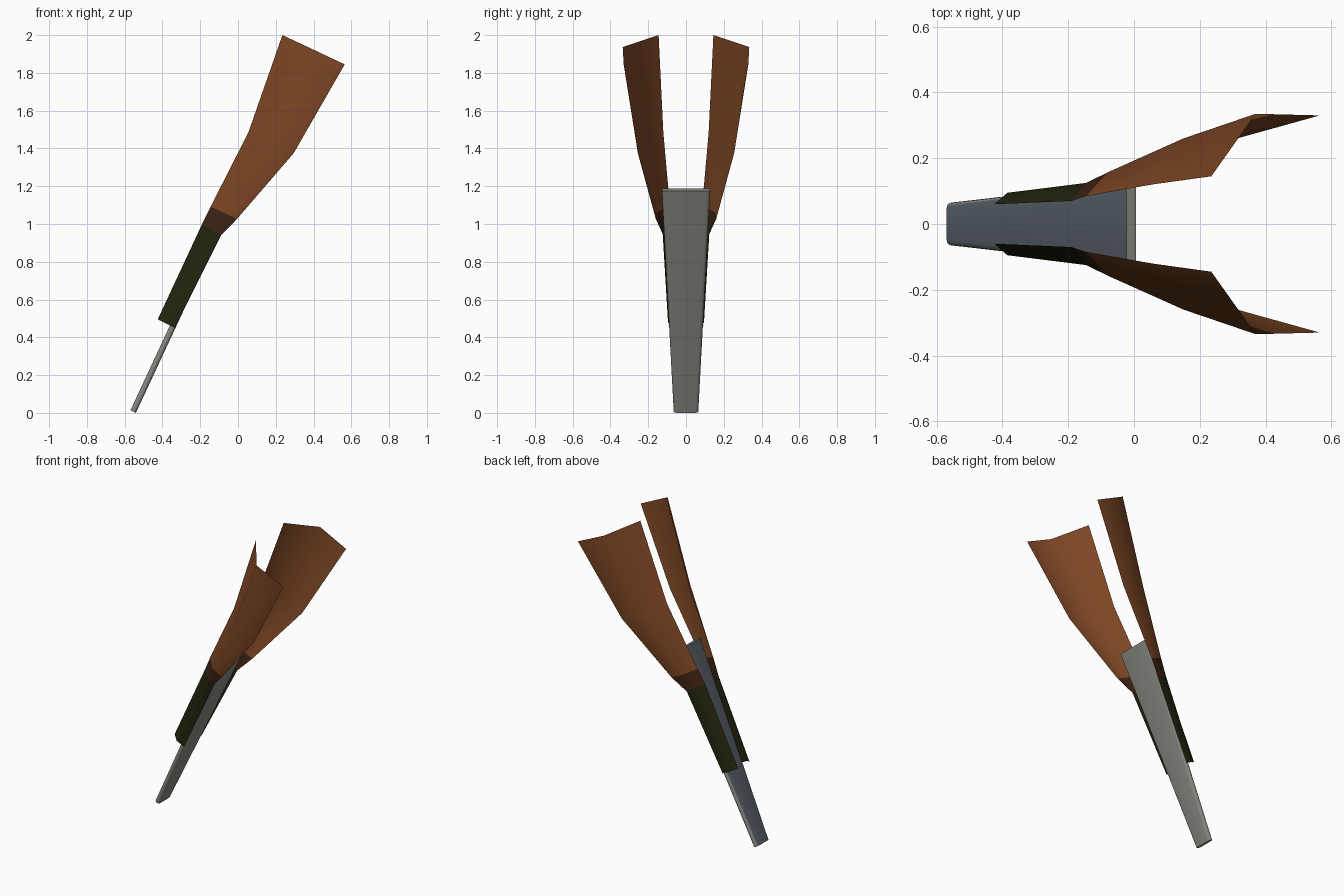
import bpy, bmesh, math
from mathutils import Vector

cube = bpy.data.objects.get("Cube")
if cube:
    bpy.data.objects.remove(cube)


def material(name, rgb):
    m = bpy.data.materials.new(name)
    m.use_nodes = True
    m.diffuse_color = (*rgb, 1)
    m.node_tree.nodes["Principled BSDF"].inputs["Base Color"].default_value = (*rgb, 1)
    return m


grey = material("light_grey", (0.25, 0.25, 0.225))
slate = material("slate_blue", (0.11, 0.135, 0.16))
green = material("dark_green", (0.018, 0.018, 0.005))
umber = material("dark_brown", (0.05, 0.017, 0.007))
brown = material("brown", (0.21, 0.063, 0.018))


def finish(name, bm, mats, angle):
    mesh = bpy.data.meshes.new(name)
    bm.to_mesh(mesh)
    bm.free()
    for m in mats:
        mesh.materials.append(m)
    ob = bpy.data.objects.new(name, mesh)
    bpy.context.collection.objects.link(ob)
    bpy.ops.object.select_all(action="DESELECT")
    ob.select_set(True)
    bpy.context.view_layer.objects.active = ob
    bpy.ops.object.shade_smooth_by_angle(angle=math.radians(angle))
    return ob


# Leaning core: a thin tapered plate with rounded long edges
base, tip = Vector((-0.555, 0, 0.007)), Vector((-0.008, 0, 1.181))
axis = (tip - base).normalized()
under = Vector((axis.z, 0, -axis.x))
half = 0.016
bm = bmesh.new()
rings = []
for centre, width in ((base, 0.065), (tip, 0.128)):
    ring = []
    for side, start in ((1, -90), (-1, 90)):
        for k in range(7):
            a = math.radians(start + 30 * k)
            y = side * (width - half) + half * math.cos(a)
            ring.append(bm.verts.new(centre + under * (half * math.sin(a)) + Vector((0, y, 0))))
    rings.append(ring)
count = len(rings[0])
for i in range(count):
    j = (i + 1) % count
    bm.faces.new((rings[0][i], rings[0][j], rings[1][j], rings[1][i]))
for ring in rings:
    bm.faces.new(ring)
bmesh.ops.recalc_face_normals(bm, faces=bm.faces)
for f in bm.faces:
    f.material_index = int(f.normal.dot(under) < -0.8)  # upper side is slate
finish("core_plate", bm, (grey, slate), 40)

# Flaring side sheets: each row runs inner edge, outer ridge, far edge
rows = [
    ((-0.425, 0.06, 0.495), (-0.385, 0.095, 0.475), (-0.335, 0.093, 0.45)),
    ((-0.19, 0.07, 1.0), (-0.145, 0.125, 0.975), (-0.09, 0.12, 0.94)),
    ((-0.145, 0.085, 1.092), (-0.08, 0.157, 1.062), (-0.005, 0.16, 1.027)),
    ((0.055, 0.12, 1.485), (0.15, 0.26, 1.44), (0.295, 0.255, 1.375)),
    ((0.235, 0.145, 2.0), (0.37, 0.335, 1.937), (0.565, 0.33, 1.845)),
]
for name, side in (("back_side_sheet", 1), ("front_side_sheet", -1)):
    bm = bmesh.new()
    grid = [[bm.verts.new((x, side * y, z)) for x, y, z in row] for row in rows]
    for r in range(len(rows) - 1):
        for c in range(2):
            quad = [grid[r][c], grid[r][c + 1], grid[r + 1][c + 1], grid[r + 1][c]]
            f = bm.faces.new(quad if side < 0 else quad[::-1])
            f.material_index = min(r, 2)  # green grip, dark band, brown flare
    finish(name, bm, (green, umber, brown), 80)
